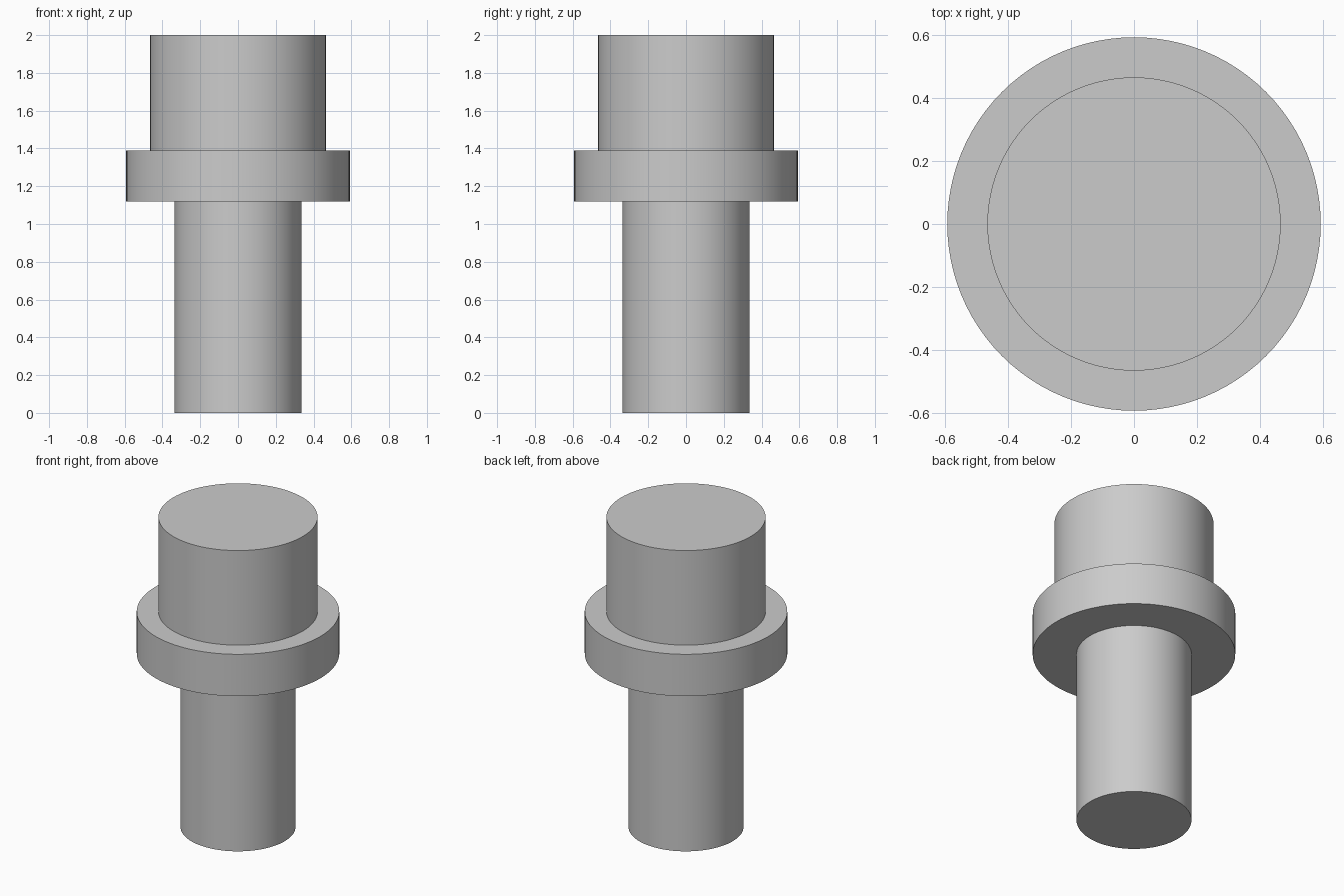
import bpy
import bmesh
import math

default = bpy.data.objects.get("Cube")
if default:
    bpy.data.objects.remove(default, do_unlink=True)

# Plain grey metal
grey = bpy.data.materials.new("grey_metal")
grey.use_nodes = True
colour = (0.6, 0.6, 0.6, 1.0)
grey.diffuse_color = colour
grey.node_tree.nodes["Principled BSDF"].inputs["Base Color"].default_value = colour

SEGMENTS = 96


def lathe(name, profile, material):
    """Revolve a (radius, height) profile about z into a closed solid."""
    bm = bmesh.new()
    verts = [bm.verts.new((r, 0, z)) for r, z in profile]
    edges = [bm.edges.new(pair) for pair in zip(verts, verts[1:])]
    bmesh.ops.spin(bm, geom=verts + edges, cent=(0, 0, 0), axis=(0, 0, 1),
                   angle=math.tau, steps=SEGMENTS, use_merge=True)
    bmesh.ops.remove_doubles(bm, verts=bm.verts, dist=1e-5)
    # Close the flat ends
    bmesh.ops.holes_fill(bm, edges=[e for e in bm.edges if e.is_boundary], sides=0)
    bmesh.ops.recalc_face_normals(bm, faces=bm.faces)
    mesh = bpy.data.meshes.new(name)
    bm.to_mesh(mesh)
    bm.free()
    mesh.materials.append(material)
    obj = bpy.data.objects.new(name, mesh)
    bpy.context.collection.objects.link(obj)
    return obj


# Shaft, collar and head as one stepped pin
SHAFT, COLLAR, HEAD = 0.336, 0.592, 0.465
COLLAR_BASE, COLLAR_TOP, TOP = 1.12, 1.39, 2.0
pin = lathe("stepped_pin", [
    (SHAFT, 0), (SHAFT, COLLAR_BASE),
    (COLLAR, COLLAR_BASE), (COLLAR, COLLAR_TOP),
    (HEAD, COLLAR_TOP), (HEAD, TOP),
], grey)

# Smooth walls with crisp steps
bpy.ops.object.select_all(action="DESELECT")
pin.select_set(True)
bpy.context.view_layer.objects.active = pin
bpy.ops.object.shade_smooth_by_angle(angle=math.radians(30))
